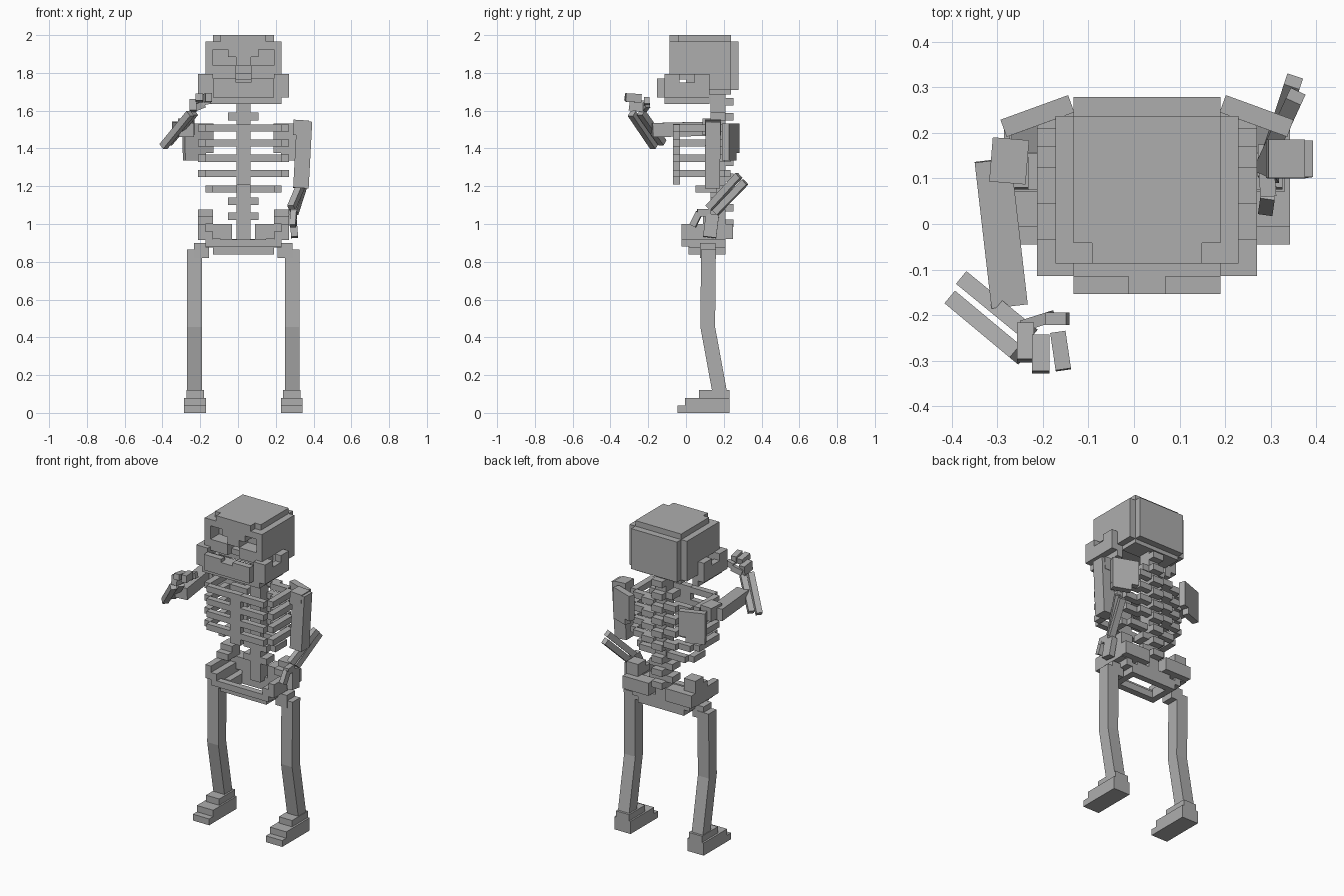
import bpy, bmesh, math
from mathutils import Vector, Matrix

U = 0.0402      # voxel size
CX = 0.0285     # symmetry line of head, torso and legs

bone = bpy.data.materials.new("bone_grey")
bone.diffuse_color = (0.42, 0.42, 0.42, 1)


def finish(name, bm):
    me = bpy.data.meshes.new(name)
    bm.to_mesh(me)
    bm.free()
    me.materials.append(bone)
    ob = bpy.data.objects.new(name, me)
    bpy.context.collection.objects.link(ob)
    return ob


def add_box(bm, x0, x1, y0, y1, z0, z1, rot=Matrix()):
    m = (Matrix.Translation(((x0 + x1) / 2, (y0 + y1) / 2, (z0 + z1) / 2)) @ rot
         @ Matrix.Diagonal((x1 - x0, y1 - y0, z1 - z0, 1)))
    bmesh.ops.create_cube(bm, size=1, matrix=m)


def blocks(name, boxes):
    """Voxel blocks mirrored about CX; x in voxels, y and z in units. x0 = 0 spans the centre."""
    bm = bmesh.new()
    for x0, x1, y0, y1, z0, z1 in boxes:
        if x0 == 0:
            add_box(bm, CX - x1 * U, CX + x1 * U, y0, y1, z0, z1)
        else:
            add_box(bm, CX + x0 * U, CX + x1 * U, y0, y1, z0, z1)
            add_box(bm, CX - x1 * U, CX - x0 * U, y0, y1, z0, z1)
    return finish(name, bm)


def add_beam(bm, p, q, w, d):
    """Square bar from p to q."""
    p, q = Vector(p), Vector(q)
    v = q - p
    up = Vector((0, 0, 1)) if abs(v.normalized().z) < 0.9 else Vector((0, 1, 0))
    x = v.cross(up).normalized()
    y = v.normalized().cross(x)
    vs = [bm.verts.new(c + x * i * w / 2 + y * j * d / 2)
          for c in (p, q) for i, j in ((-1, -1), (1, -1), (1, 1), (-1, 1))]
    for f in ((0, 1, 2, 3), (7, 6, 5, 4), (0, 4, 5, 1), (1, 5, 6, 2), (2, 6, 7, 3), (3, 7, 4, 0)):
        bm.faces.new([vs[i] for i in f])
    bmesh.ops.recalc_face_normals(bm, faces=bm.faces)


def beams(name, bars):
    bm = bmesh.new()
    for bar in bars:
        add_beam(bm, *bar)
    return finish(name, bm)


# Skull: stepped cranium plus a front layer that leaves the sockets and nose open
blocks("cranium", [
    (0, 5, 0.0, 0.237, 1.79, 1.965),
    (0, 5, 0.08, 0.237, 1.71, 1.79),
    (0, 4, 0.0, 0.279, 1.71, 1.965),
    (0, 4, -0.042, 0.237, 1.965, 2.0),
    (0, 3, -0.087, 0.19, 1.965, 2.0),
    (0, 4, 0.12, 0.237, 1.685, 1.71),
])
blocks("face", [
    (0, 5, -0.087, 0.0, 1.925, 1.965),
    (4, 5, -0.087, 0.0, 1.79, 1.925),
    (0, 2, -0.087, 0.0, 1.885, 1.925),
    (0, 1, -0.087, 0.0, 1.84, 1.885),
    (1, 4, -0.087, 0.0, 1.77, 1.84),
    (0, 4, -0.05, 0.0, 1.765, 1.80),
])
blocks("jaw", [
    (0, 4, -0.154, -0.114, 1.67, 1.75),
    (1, 4, -0.154, -0.114, 1.75, 1.77),
    (4, 6, -0.114, -0.034, 1.67, 1.793),
    (0, 5, -0.114, -0.075, 1.634, 1.75),
    (5, 6, -0.034, 0.124, 1.67, 1.75),
    (5, 6, 0.044, 0.124, 1.75, 1.793),
    (4, 5, -0.075, 0.124, 1.634, 1.71),
])

# Spine with spurs on every second step
spine = [(0, 0.92, 0.13, 0.21, 0.90, 1.72)]
for i in range(9):
    z = 1.628 - i * 2 * U
    spine.append((0, 0.92, 0.21, 0.252, z, z + U))
for z in (1.549, 1.10, 1.02):
    spine.append((0, 2, 0.13, 0.21, z, z + U))
blocks("spine", spine)

# Rib cage: four closed hoops and a short open one
ribs = []
for i in range(4):
    z = 1.49 - i * 2 * U
    ribs += [(0.9, 5, -0.07, -0.032, z, z + 0.038),
             (5, 6, -0.034, 0.17, z, z + 0.038),
             (2, 5, 0.165, 0.205, z, z + 0.038),
             (0.9, 3, 0.195, 0.235, z, z + 0.038)]
ribs += [(4, 5, 0.05, 0.165, 1.167, 1.205), (0.9, 4, 0.16, 0.2, 1.167, 1.205)]
blocks("ribs", ribs)
blocks("sternum", [(0, 0.92, -0.07, -0.032, 1.21, 1.53)])

# Shoulder blades, turned outwards
for s, side in ((1, "right"), (-1, "left")):
    bm = bmesh.new()
    rot = Matrix.Rotation(-s * math.radians(20), 4, 'Z')
    c = CX + s * 0.2405
    add_box(bm, c - 0.079, c + 0.079, 0.217, 0.257, 1.375, 1.533, rot)
    c += s * 0.019
    add_box(bm, c - 0.058, c + 0.058, 0.210, 0.250, 1.337, 1.375, rot)
    finish(side + "_shoulder_blade", bm)

# Pelvis: open basin with stepped hip crests
blocks("pelvis", [
    (4, 6, 0.09, 0.21, 1.0, 1.04),
    (4, 6, 0.13, 0.21, 1.04, 1.077),
    (5, 6, -0.024, 0.21, 0.915, 1.0),
    (4, 5, -0.024, 0.05, 0.915, 0.96),
    (1.5, 6, 0.17, 0.25, 0.92, 1.0),
    (0, 5, -0.024, 0.016, 0.88, 0.918),
    (4, 5, 0.016, 0.21, 0.875, 0.96),
    (0, 4, 0.013, 0.055, 0.838, 0.88),
    (3, 4, 0.055, 0.21, 0.838, 0.9),
    (0, 3, 0.17, 0.21, 0.838, 0.92),
])

# Legs and feet
blocks("hip_joints", [(4.5, 6.5, 0.075, 0.155, 0.82, 0.90)])
for s, side in ((1, "right"), (-1, "left")):
    bm = bmesh.new()
    x = CX + s * 0.2585
    rings = []
    for y, z in ((0.119, 0.865), (0.115, 0.455), (0.18, 0.10)):
        rings.append([bm.verts.new((x + i * 0.039, y + j * 0.039, z))
                      for i, j in ((-1, -1), (1, -1), (1, 1), (-1, 1))])
    for a, b in zip(rings, rings[1:]):
        for i in range(4):
            bm.faces.new((a[i], b[i], b[(i + 1) % 4], a[(i + 1) % 4]))
    bm.faces.new(rings[0])
    bm.faces.new(rings[-1][::-1])
    bmesh.ops.recalc_face_normals(bm, faces=bm.faces)
    finish(side + "_leg", bm)
blocks("feet", [
    (4.95, 7.8, -0.045, 0.23, 0.0, 0.04),
    (4.95, 7.8, -0.005, 0.23, 0.04, 0.08),
    (5.2, 7.5, 0.07, 0.23, 0.08, 0.12),
])

# Lowered arm
beams("right_upper_arm", [
    ((0.352, 0.143, 1.543), (0.333, 0.14, 1.19), 0.082, 0.08),
    ((0.335, 0.143, 1.55), (0.33, 0.143, 1.47), 0.08, 0.085),
])
beams("right_forearm", [
    ((0.355, 0.28, 1.257), (0.282, 0.122, 1.085), 0.036, 0.036),
    ((0.35, 0.313, 1.222), (0.298, 0.155, 1.06), 0.036, 0.036),
])
beams("right_hand", [
    ((0.29, 0.13, 1.06), (0.295, 0.06, 1.06), 0.035, 0.04),
    ((0.295, 0.07, 1.06), (0.29, 0.035, 0.99), 0.032, 0.035),
    ((0.29, 0.14, 1.05), (0.30, 0.125, 0.93), 0.037, 0.07),
])

# Raised arm
beams("left_upper_arm", [
    ((-0.31, 0.14, 1.505), (-0.273, -0.18, 1.497), 0.08, 0.075),
    ((-0.27, 0.187, 1.515), (-0.278, 0.09, 1.515), 0.08, 0.085),
])
beams("left_forearm", [
    ((-0.37, -0.125, 1.43), (-0.232, -0.238, 1.59), 0.036, 0.036),
    ((-0.395, -0.168, 1.41), (-0.252, -0.287, 1.585), 0.036, 0.036),
])
beams("left_hand", [
    ((-0.238, -0.22, 1.622), (-0.238, -0.30, 1.632), 0.038, 0.06),
    ((-0.205, -0.245, 1.66), (-0.205, -0.325, 1.672), 0.038, 0.036),
    ((-0.167, -0.238, 1.665), (-0.155, -0.32, 1.67), 0.034, 0.045),
    ((-0.24, -0.222, 1.61), (-0.18, -0.203, 1.635), 0.025, 0.036),
    ((-0.19, -0.208, 1.645), (-0.145, -0.208, 1.655), 0.028, 0.036),
])
